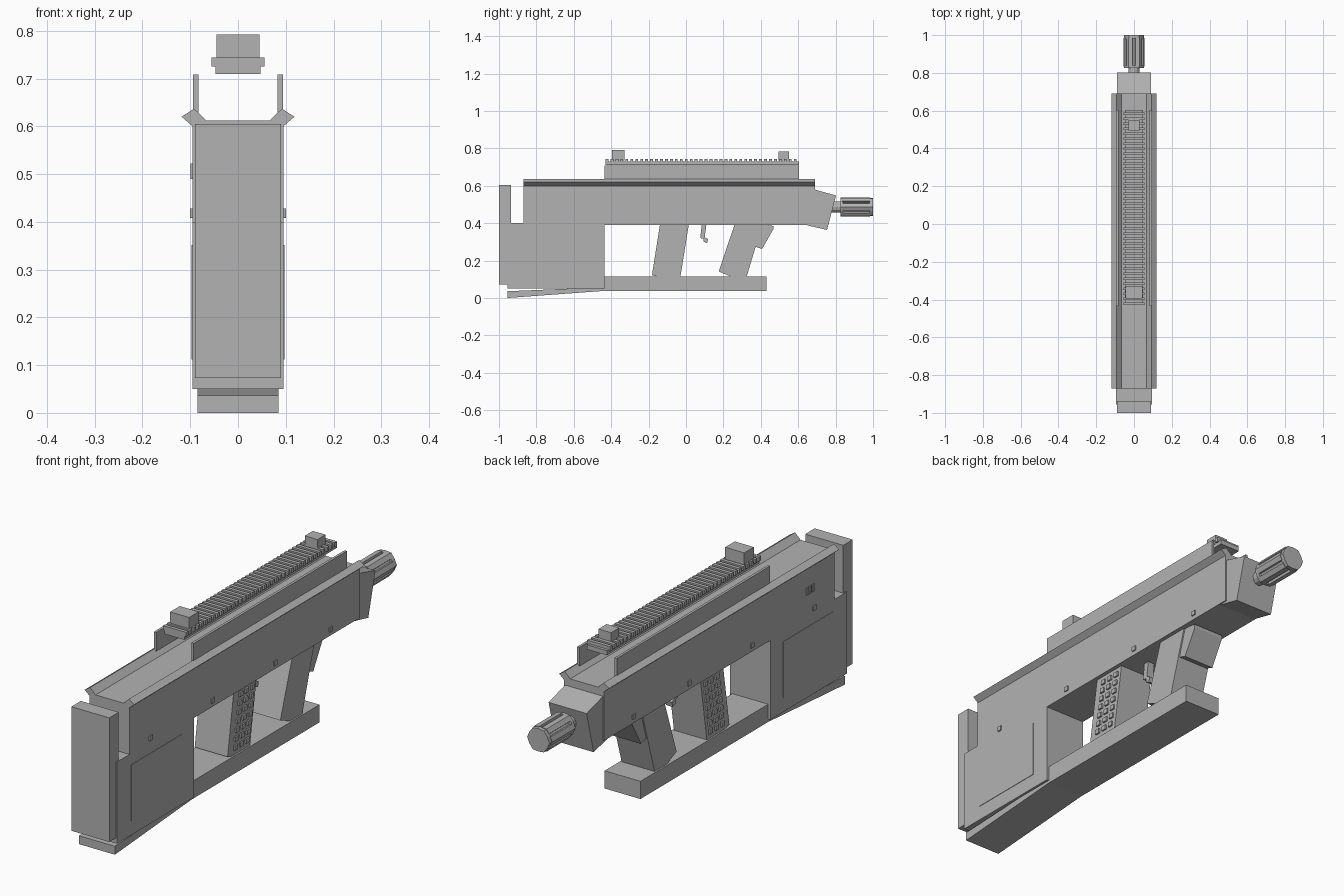
import bpy, bmesh, math

if "Cube" in bpy.data.objects:
    bpy.data.objects.remove(bpy.data.objects["Cube"])

grey = bpy.data.materials.new("plain_grey")
grey.diffuse_color = (0.45, 0.45, 0.45, 1)
grey.use_nodes = True
grey.node_tree.nodes["Principled BSDF"].inputs["Base Color"].default_value = grey.diffuse_color


def finish(name, bm):
    bmesh.ops.recalc_face_normals(bm, faces=bm.faces)
    me = bpy.data.meshes.new(name)
    bm.to_mesh(me)
    bm.free()
    me.materials.append(grey)
    ob = bpy.data.objects.new(name, me)
    bpy.context.collection.objects.link(ob)
    return ob


def add_prism(bm, pts, a, b, axis):
    """Extrude a flat profile from a to b; axis x takes (y, z), axis y takes (x, z)."""
    put = (lambda p, t: (t, p[0], p[1])) if axis == "x" else (lambda p, t: (p[0], t, p[1]))
    lo = [bm.verts.new(put(p, a)) for p in pts]
    hi = [bm.verts.new(put(p, b)) for p in pts]
    n = len(pts)
    bm.faces.new(lo)
    bm.faces.new(hi[::-1])
    for i in range(n):
        bm.faces.new((lo[i], lo[(i + 1) % n], hi[(i + 1) % n], hi[i]))


def add_box(bm, x0, x1, y0, y1, z0, z1):
    add_prism(bm, [(y0, z0), (y1, z0), (y1, z1), (y0, z1)], x0, x1, "x")


def prism(name, pts, a, b, axis="x"):
    bm = bmesh.new()
    add_prism(bm, pts, a, b, axis)
    return finish(name, bm)


def boxes(name, items):
    bm = bmesh.new()
    for it in items:
        add_box(bm, *it)
    return finish(name, bm)


# Main body with the stock
prism("body", [(-.955, .05), (-.435, .05), (-.435, .39), (.69, .39), (.69, .602),
               (-.87, .602), (-.87, .4), (-.955, .4)], -.095, .095)
boxes("butt_plate", [(-.09, .09, -1, -.936, .073, .605)])

# Flared channel along the top
half = [(.066, .612), (.092, .637), (.118, .62), (.095, .6)]
prism("top_channel", half + [(-x, z) for x, z in half[::-1]], -.87, .69, "y")

# Upright plates and toothed rail
boxes("side_plates", [(.083, .094, -.435, .603, .605, .709),
                      (-.094, -.083, -.435, .603, .605, .709)])
boxes("rail", [(-.047, .047, -.43, .603, .71, .73)])
n = 39
step = 1.033 / n
boxes("rail_teeth", [(-.055, .055, -.43 + i * step, -.43 + i * step + .015, .725, .744)
                     for i in range(n)])
boxes("rear_sight", [(-.045, .045, -.395, -.33, .735, .792)])
boxes("front_sight", [(-.03, .03, .495, .55, .735, .782)])

# Nose block and barrel
prism("nose", [(.69, .579), (.802, .548), (.754, .364), (.65, .388), (.65, .579)], -.09, .09)
CZ = .486


def ring(radii_angles):
    return [(r * math.cos(a), CZ + r * math.sin(a)) for r, a in radii_angles]


prism("barrel", ring([(.03, i * math.pi / 6) for i in range(12)]), .76, .86, "y")
# Muzzle: six lobes parted by narrow flutes
prof = []
for i in range(6):
    c = i * math.pi / 3
    for da, r in ((-.39, .051), (0, .056), (.39, .051), (.41, .038), (.637, .038)):
        prof.append((r, c + da))
prism("muzzle", ring(prof), .835, .985, "y")
prism("muzzle_collar", ring([(.051 if i % 2 else .054, i * math.pi / 6) for i in range(12)]),
      .825, .84, "y")
prism("muzzle_cap", ring([(.049 if i % 2 else .053, i * math.pi / 6) for i in range(12)]),
      .98, 1.0, "y")

# Grips, trigger and lower bar
prism("rear_grip", [(-.138, .4), (.015, .4), (.012, .375), (-.032, .1), (-.1, .1), (-.182, .122)],
      -.078, .078)
prism("front_grip", [(.262, .4), (.41, .4), (.32, .1), (.25, .11), (.175, .142)], -.078, .078)
prism("front_grip_wedge", [(.36, .4), (.468, .385), (.468, .37), (.407, .262), (.34, .285)],
      -.072, .072)
prism("trigger", [(.085, .4), (.11, .4), (.1, .325), (.118, .315), (.113, .293),
                  (.095, .3), (.093, .317), (.076, .32)], -.016, .016)
prism("lower_bar", [(-.45, .038), (.43, .038), (.43, .114), (-.45, .114)], -.085, .085)
prism("bottom_wedge", [(-.955, 0), (-.955, .036), (-.5, .055), (-.435, .055), (-.435, .038)],
      -.085, .085)

# Small raised details on both sides
panels, pins, studs = [], [], []
for s in (-1, 1):
    def side(x0, x1):
        return (x0, x1) if s > 0 else (-x1, -x0)
    panels.append((*side(.09, .097), -.86, -.52, .112, .352))
    for y in (-.73, -.31, .115, .49):
        pins.append((*side(.09, .1), y - .01, y + .01, .408, .428))
    for r in range(7):
        z = .145 + r * .036
        for c in range(3):
            y = -.136 + (z - .12) * .163 + c * .04
            studs.append((*side(.07, .085), y - .011, y + .011, z - .01, z + .01))
boxes("side_panels", panels)
boxes("body_pins", pins)
boxes("grip_studs", studs)
# Three small bars on the left side only
boxes("vent_bars", [(-.099, -.09, y, y + .012, .49, .522) for y in (-.73, -.71, -.69)])
